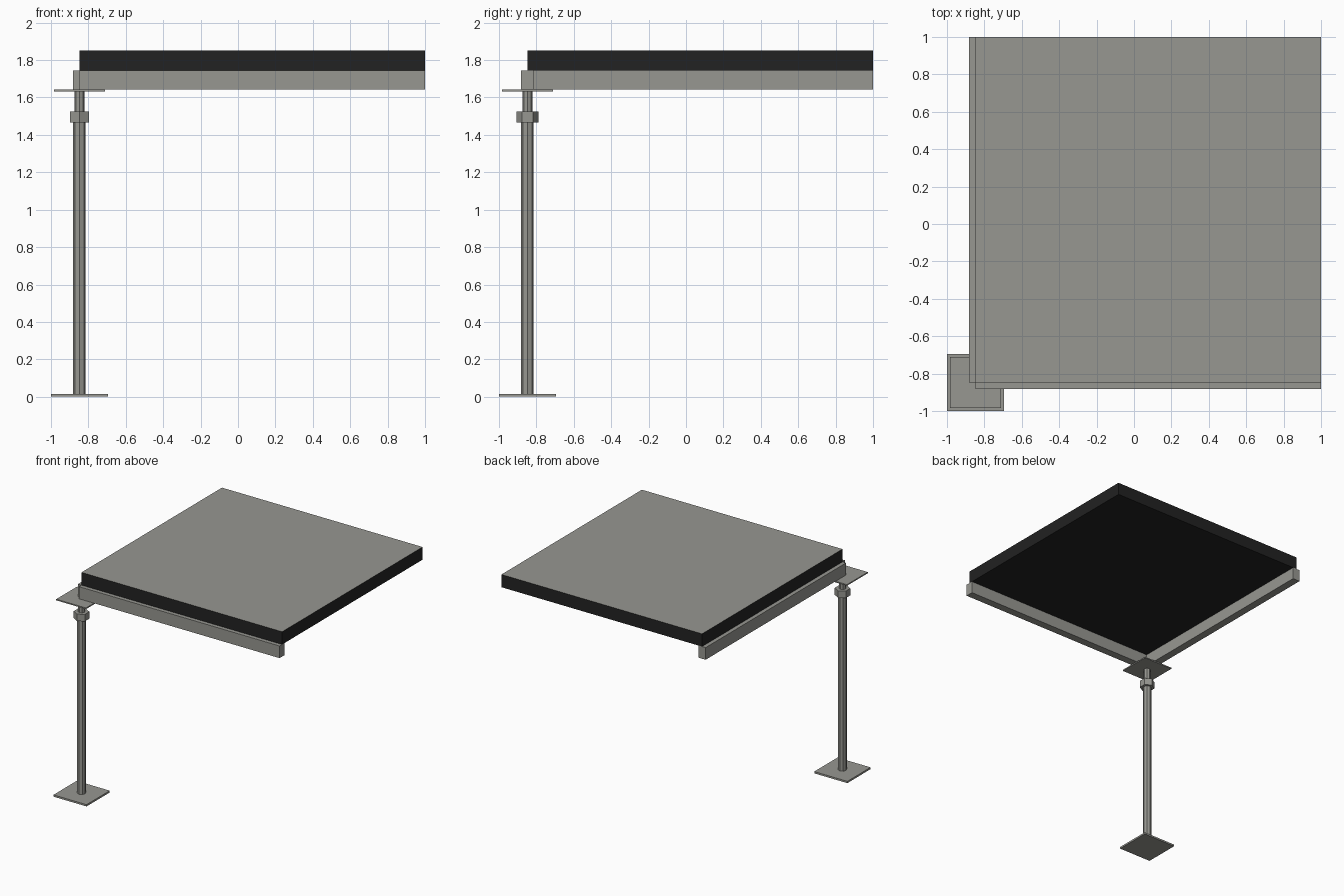
import bpy, bmesh, math

if "Cube" in bpy.data.objects:
    bpy.data.objects.remove(bpy.data.objects["Cube"])

def material(name, rgb):
    m = bpy.data.materials.new(name)
    m.diffuse_color = (*rgb, 1)
    m.use_nodes = True
    m.node_tree.nodes["Principled BSDF"].inputs["Base Color"].default_value = m.diffuse_color
    return m

GREY = material("steel grey", (0.31, 0.31, 0.285))
BLACK = material("panel black", (0.016, 0.016, 0.016))

def finish(name, bm, *mats):
    bmesh.ops.recalc_face_normals(bm, faces=bm.faces)
    me = bpy.data.meshes.new(name)
    bm.to_mesh(me)
    bm.free()
    for m in mats:
        me.materials.append(m)
    ob = bpy.data.objects.new(name, me)
    bpy.context.collection.objects.link(ob)
    return ob

def box(name, lo, hi, *mats):
    bm = bmesh.new()
    bmesh.ops.create_cube(bm, size=1)
    for v in bm.verts:
        v.co = [(a + b) / 2 + c * (b - a) for a, b, c in zip(lo, hi, v.co)]
    return finish(name, bm, *mats)

def prism(name, x, y, z0, z1, r, sides):
    # upright flat-sided column with a corner pointing along y
    bm = bmesh.new()
    ring = [bm.verts.new((x + r * math.sin(2 * math.pi * i / sides),
                          y + r * math.cos(2 * math.pi * i / sides), z0))
            for i in range(sides)]
    face = bm.faces.new(ring)
    ext = bmesh.ops.extrude_face_region(bm, geom=[face], use_keep_orig=True)
    for v in ext["geom"]:
        if isinstance(v, bmesh.types.BMVert):
            v.co.z = z1
    return finish(name, bm, GREY)

C = -0.848          # post axis and deck corner, in both x and y
B = 0.033           # half width of a beam

# adjustable post
box("base_plate", (-1, -1, 0), (-0.695, -0.695, 0.015), GREY)
prism("post", C, C, 0.015, 1.47, 0.033, 8)
prism("adjusting_nut", C, C, 1.467, 1.525, 0.059, 6)
prism("inner_rod", C, C, 1.525, 1.633, 0.027, 8)
box("head_plate", (C - .137, C - .137, 1.633), (C + .137, C + .137, 1.643), GREY)

# edge beams, centred under the deck edges
box("front_beam", (C, C - B, 1.643), (1, C + B, 1.744), GREY)
box("left_beam", (C - B, C, 1.643), (C + B, 1, 1.744), GREY)

# deck panel: black sides and underside, grey top
deck = box("deck_panel", (C, C, 1.744), (1, 1, 1.85), BLACK, GREY)
for p in deck.data.polygons:
    p.material_index = 1 if p.normal.z > 0.5 else 0
